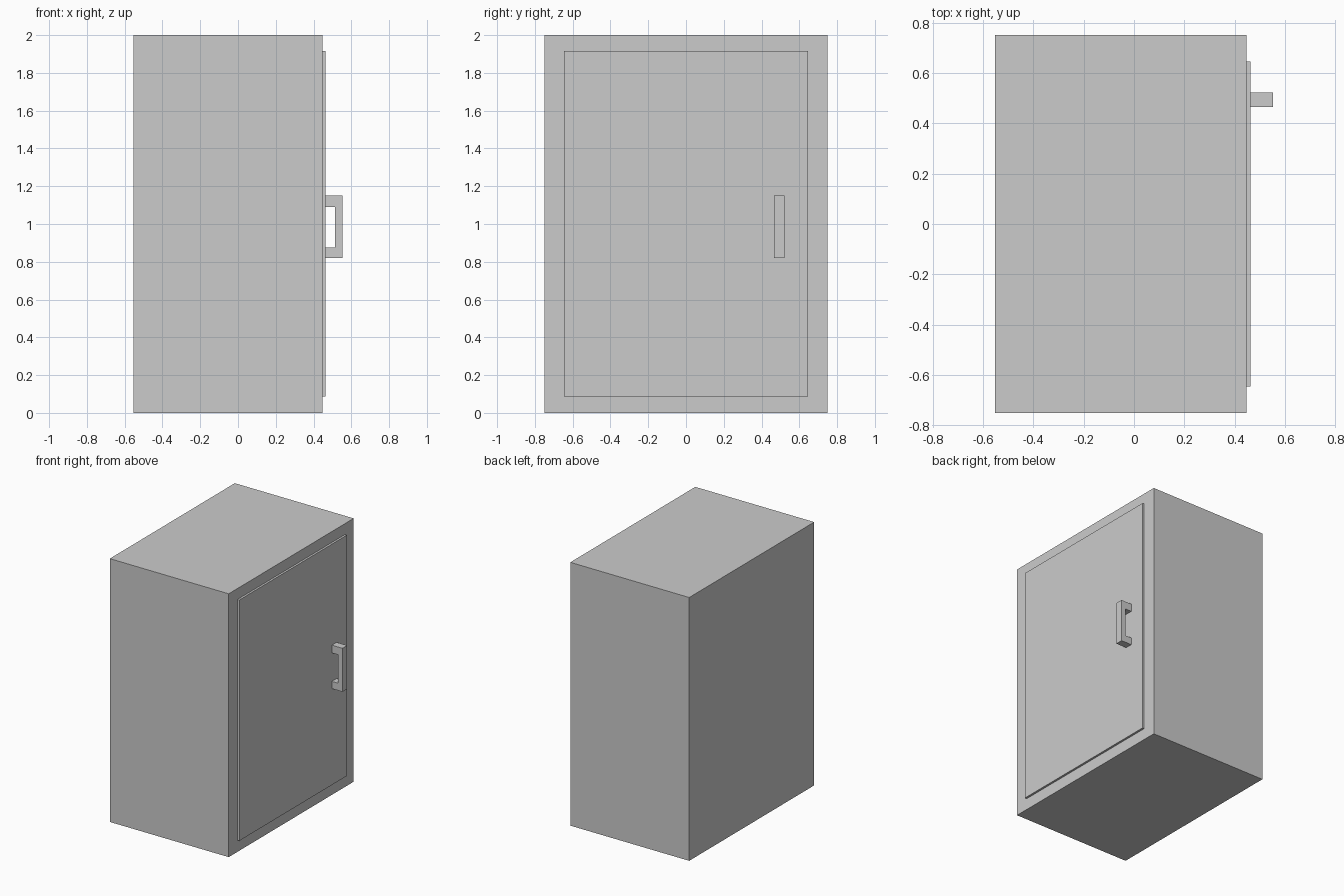
import bpy, bmesh

if "Cube" in bpy.data.objects:
    bpy.data.objects.remove(bpy.data.objects["Cube"])


def box(name, lo, hi):
    """Axis-aligned box between two corners."""
    bm = bmesh.new()
    bmesh.ops.create_cube(bm, size=1.0)
    for v in bm.verts:
        v.co = [lo[i] + (v.co[i] + 0.5) * (hi[i] - lo[i]) for i in range(3)]
    return finish(name, bm)


def extrude_xz(name, profile, y0, y1):
    """Closed x-z profile extruded along y."""
    bm = bmesh.new()
    face = bm.faces.new([bm.verts.new((x, y0, z)) for x, z in profile])
    moved = bmesh.ops.extrude_face_region(bm, geom=[face])["geom"]
    verts = [g for g in moved if isinstance(g, bmesh.types.BMVert)]
    bmesh.ops.translate(bm, verts=verts, vec=(0, y1 - y0, 0))
    bmesh.ops.recalc_face_normals(bm, faces=bm.faces)
    return finish(name, bm)


def finish(name, bm):
    mesh = bpy.data.meshes.new(name)
    bm.to_mesh(mesh)
    bm.free()
    obj = bpy.data.objects.new(name, mesh)
    bpy.context.collection.objects.link(obj)
    return obj


BODY_X, DOOR_X, GRIP_X, HANDLE_X = 0.447, 0.463, 0.514, 0.552

# Cabinet body
box("cabinet_body", (-0.552, -0.75, 0), (BODY_X, 0.75, 2))

# Door panel standing slightly proud of the +x side
box("door", (BODY_X, -0.645, 0.088), (DOOR_X, 0.645, 1.917))

# C-shaped pull handle
extrude_xz("door_handle", [
    (DOOR_X, 0.82), (HANDLE_X, 0.82), (HANDLE_X, 1.15), (DOOR_X, 1.15),
    (DOOR_X, 1.091), (GRIP_X, 1.091), (GRIP_X, 0.875), (DOOR_X, 0.875),
], 0.465, 0.522)
